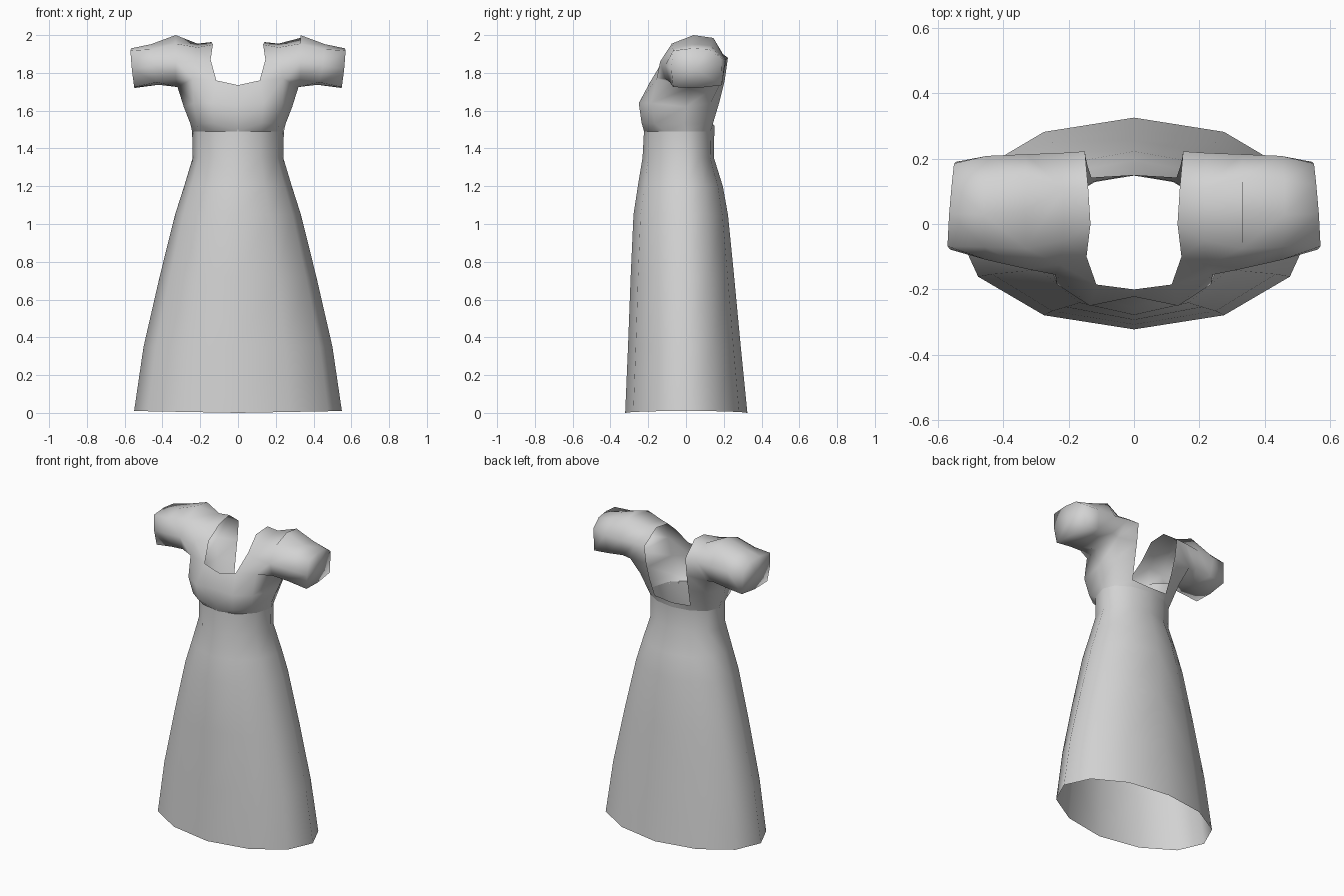
import bpy, bmesh, math

if "Cube" in bpy.data.objects:
    bpy.data.objects.remove(bpy.data.objects["Cube"])

cloth = bpy.data.materials.new("light_grey_cloth")
cloth.diffuse_color = (0.65, 0.65, 0.65, 1)
cloth.use_nodes = True
cloth.node_tree.nodes["Principled BSDF"].inputs["Base Color"].default_value = cloth.diffuse_color


def ellipse_row(z, half_width, front, back, lift=0.0):
    """Half ring of 7 points from front centre, round the +x side, to back centre."""
    row = []
    for k in range(7):
        a = math.radians(30 * k)
        c = math.cos(a)
        y = -c * front if c > 0 else -c * back
        row.append((half_width * math.sin(a), y, z + lift * math.sin(a)))
    return row


class HalfMesh:
    """Right half of a garment part, mirrored across x = 0."""

    def __init__(self, name):
        self.name, self.bm = name, bmesh.new()

    def row(self, points):
        return [self.bm.verts.new(p) for p in points]

    def bridge(self, a, b, closed=False):
        n = len(a)
        for i in range(n if closed else n - 1):
            j = (i + 1) % n
            self.face(a[i], a[j], b[j], b[i])

    def face(self, *verts):
        self.bm.faces.new(list(dict.fromkeys(verts)))

    def finish(self):
        bmesh.ops.recalc_face_normals(self.bm, faces=self.bm.faces[:])
        mesh = bpy.data.meshes.new(self.name)
        self.bm.to_mesh(mesh)
        self.bm.free()
        mesh.materials.append(cloth)
        mesh.shade_smooth()
        ob = bpy.data.objects.new(self.name, mesh)
        bpy.context.collection.objects.link(ob)
        mod = ob.modifiers.new("mirror", 'MIRROR')
        mod.use_clip = True
        mod.merge_threshold = 0.001


# Long flared skirt, open at the hem
skirt = HalfMesh("skirt")
profile = [(0.0, 0.55, 0.322, 0.325, 0.01), (0.35, 0.50, 0.307, 0.29, 0),
           (0.72, 0.415, 0.293, 0.255, 0), (1.05, 0.333, 0.278, 0.222, 0),
           (1.20, 0.285, 0.255, 0.195, 0), (1.35, 0.24, 0.23, 0.148, 0),
           (1.50, 0.243, 0.222, 0.15, 0)]
rows = [skirt.row(ellipse_row(*p)) for p in profile]
for a, b in zip(rows, rows[1:]):
    skirt.bridge(a, b)
skirt.finish()

# Bodice: waist, bust and chest rows; the back centre stays open above the waist
top = HalfMesh("bodice_and_sleeves")
waist = top.row(ellipse_row(1.49, 0.243, 0.222, 0.15))
under = top.row([(0, -.22, 1.53), (.125, -.235, 1.535), (.215, -.165, 1.53),
                 (.252, -.01, 1.53), (.22, .09, 1.53), (.13, .142, 1.53), (0, .15, 1.52)])
bust = top.row([(0, -.222, 1.63), (.135, -.25, 1.64), (.235, -.185, 1.64),
                (.287, 0, 1.62), (.245, .13, 1.64), (.142, .178, 1.65)])
chest = top.row([(0, -.20, 1.735), (.115, -.185, 1.76), (.24, -.155, 1.77),
                 (.32, .03, 1.725), (.28, .185, 1.75), (.148, .205, 1.76)])
top.bridge(waist, under)
top.bridge(under[:6], bust)
top.bridge(bust, chest)

# Shoulder arcs from the neck edge outwards, front to back over the top
neck = [chest[1]] + top.row([(.145, -.10, 1.87), (.133, 0, 1.95),
                             (.14, .11, 1.963), (.15, .222, 1.88)]) + [chest[5]]
shoulder = [chest[2]] + top.row([(.225, -.125, 1.86), (.215, -.05, 1.935),
                                 (.215, .11, 1.955), (.225, .217, 1.88)]) + [chest[4]]
# Puffed sleeve rings; the last point of each is the underarm
puff = top.row([(.33, -.11, 1.77), (.33, -.137, 1.86), (.33, -.075, 1.955),
                (.33, .04, 2.0), (.33, .145, 1.985), (.33, .213, 1.87)])
puff_ring = puff + top.row([(.33, .19, 1.76)]) + [chest[3]]
top.bridge(neck, shoulder)
for i, j in ((0, 0), (1, 1), (3, 4), (4, 5)):
    top.face(shoulder[i], shoulder[i + 1], puff_ring[j + 1], puff_ring[j])
top.face(shoulder[2], shoulder[3], puff_ring[4], puff_ring[3], puff_ring[2])
# Underarm gussets
top.face(chest[2], puff_ring[0], chest[3])
top.face(chest[4], chest[3], puff_ring[6])

middle = top.row([(.43, -.085, 1.75), (.45, -.11, 1.84), (.455, -.07, 1.925), (.46, .03, 1.952),
                  (.46, .13, 1.945), (.45, .208, 1.87), (.44, .19, 1.745), (.42, .05, 1.737)])
cuff = top.row([(.55, -.068, 1.725), (.562, -.078, 1.82), (.57, -.068, 1.918), (.565, .03, 1.93),
                (.557, .12, 1.925), (.55, .185, 1.88), (.543, .19, 1.735), (.548, .06, 1.72)])
top.bridge(puff_ring, middle, closed=True)
top.bridge(middle, cuff, closed=True)
# Sleeve end panel
tip = top.row([(.56, .05, 1.82)])[0]
for i in range(8):
    top.face(cuff[i], cuff[(i + 1) % 8], tip)
top.finish()
